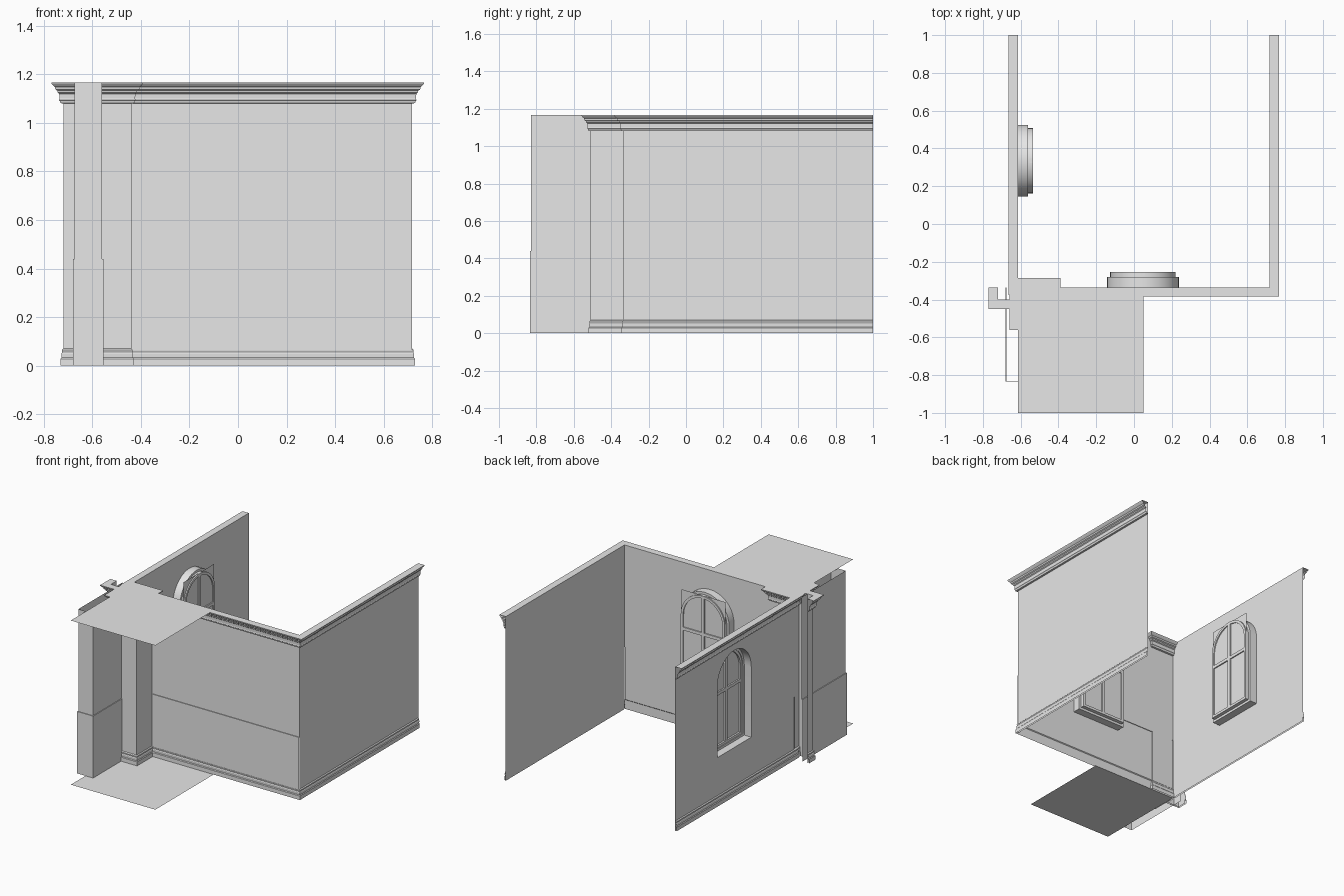
import bpy, bmesh, math
from mathutils import Vector

if "Cube" in bpy.data.objects:
    bpy.data.objects.remove(bpy.data.objects["Cube"])

plaster = bpy.data.materials.new("plaster_grey")
plaster.use_nodes = True
plaster.diffuse_color = (0.8, 0.8, 0.8, 1)
plaster.node_tree.nodes["Principled BSDF"].inputs["Base Color"].default_value = (0.8, 0.8, 0.8, 1)

TOP, STEP = 1.167, 0.44
BACK = 1.0
FRONT = -0.335
LEFT = -0.615
RIGHT = 0.718


def finish(name, bm):
    me = bpy.data.meshes.new(name)
    bm.to_mesh(me)
    bm.free()
    me.materials.append(plaster)
    ob = bpy.data.objects.new(name, me)
    bpy.context.collection.objects.link(ob)
    return ob


def sweep(name, path, profile, closed=False):
    """Sweep an (outset, height) profile along a plan path with mitred corners."""
    pts = [Vector(p) for p in path]
    n = len(pts)
    bm = bmesh.new()
    rows = []
    for i, p in enumerate(pts):
        normals = []
        for a, b in ((i - 1, i), (i, i + 1)):
            if closed or (a >= 0 and b < n):
                d = (pts[b % n] - pts[a % n]).normalized()
                normals.append(Vector((-d.y, d.x)))
        mitre = normals[0]
        if len(normals) == 2:
            mitre = (normals[0] + normals[1]) / (1 + normals[0].dot(normals[1]))
        rows.append([bm.verts.new((*(p + mitre * o), z)) for o, z in profile])
    for i in range(n if closed else n - 1):
        a, b = rows[i], rows[(i + 1) % n]
        for j in range(len(profile) - 1):
            bm.faces.new((b[j], a[j], a[j + 1], b[j + 1]))
    return finish(name, bm)


def plane(name, x0, x1, y0, y1, z):
    bm = bmesh.new()
    bm.faces.new([bm.verts.new(c) for c in ((x0, y0, z), (x1, y0, z), (x1, y1, z), (x0, y1, z))])
    return finish(name, bm)


# Plan paths, each with its outer side on the left of travel
right_path = [(RIGHT, BACK), (RIGHT, FRONT)]
front_path = [(RIGHT, FRONT), (LEFT, FRONT)]
main_path = [(RIGHT, BACK), (RIGHT, FRONT), (-0.44, FRONT)]
pier_path = [(-0.44, FRONT), (-0.44, -0.51), (-0.61, -0.51), (-0.61, FRONT)]
return_path = [(-0.61, -0.40), (-0.72, -0.40), (-0.72, FRONT)]
left_path = [(LEFT, FRONT - 0.04), (LEFT, BACK)]
column_path = [(-0.56, FRONT), (-0.56, -0.83), (-0.675, -0.83), (-0.675, FRONT)]

flat = [(0, 0), (0, TOP)]
stepped = [(0.005, 0), (0.005, STEP), (0, STEP), (0, TOP)]
cornice = [(0, 1.08), (0.012, 1.082), (0.014, 1.09), (0.018, 1.094), (0.016, 1.10), (0.017, 1.12),
           (0.023, 1.125), (0.025, 1.133), (0.033, 1.138), (0.035, 1.148), (0.041, 1.153),
           (0.049, 1.162), (0.05, TOP), (0, TOP)]
skirting = [(0.011, 0), (0.011, 0.028), (0.007, 0.033), (0.008, 0.05), (0.005, 0.055),
            (0.006, 0.064), (0, 0.07)]

# Walls, pier and column
sweep("right_wall", right_path, flat)
sweep("front_wall", front_path, stepped)
sweep("pier", pier_path, flat, True)
sweep("wall_return", return_path, flat)
sweep("column", column_path, stepped)

# Mouldings
for part, path, closed in (("main", main_path, False), ("pier", pier_path, True),
                           ("return", return_path, False), ("left", left_path, False)):
    sweep(part + "_cornice", path, cornice, closed)
    sweep(part + "_skirting", path, skirting, closed)

# Floor and ceiling panels
plane("floor_panel", LEFT, 0.05, -1, FRONT, 0)
plane("ceiling_panel", LEFT, 0.05, -1, FRONT, TOP)

SPRING, SILL, RADIUS, SEGS = 0.84, 0.34, 0.19, 20


def arch(inset):
    """Outline of an arched opening as (across, height) points."""
    r = RADIUS - inset
    curve = [(r * math.cos(math.pi * i / SEGS), SPRING + r * math.sin(math.pi * i / SEGS))
             for i in range(SEGS + 1)]
    return [(-r, SILL + inset), (r, SILL + inset)] + curve


def on_left(u, d, z):
    return (LEFT + d, 0.335 + u, z)


def on_front(u, d, z):
    return (0.047 + u, FRONT + d, z)


# Left wall with an arched opening
bm = bmesh.new()
outer = [(LEFT, FRONT, 0), (LEFT, BACK, 0), (LEFT, BACK, TOP), (LEFT, FRONT, TOP)]
hole = [on_left(u, 0, z) for u, z in arch(0)]
edges = []
for loop in (outer, hole):
    vs = [bm.verts.new(c) for c in loop]
    for a, b in zip(vs, vs[1:] + vs[:1]):
        if (a.co - b.co).length > 1e-6:
            edges.append(bm.edges.new((a, b)))
bmesh.ops.triangle_fill(bm, edges=edges, use_beauty=True, normal=(-1, 0, 0))
bmesh.ops.dissolve_limit(bm, angle_limit=0.01, verts=bm.verts, edges=bm.edges)
finish("left_wall", bm)


def window(prefix, place):
    # Stepped arched reveal and frame: (inset, depth) rings
    bm = bmesh.new()
    rings = [[bm.verts.new(place(u, d, z)) for u, z in arch(i)]
             for i, d in ((0, 0), (0, 0.055), (0.017, 0.055), (0.017, 0.08),
                          (0.035, 0.08), (0.035, 0.06), (0.017, 0.06))]
    for a, b in zip(rings, rings[1:]):
        for k in range(len(a)):
            m = (k + 1) % len(a)
            bm.faces.new((a[k], a[m], b[m], b[k]))
    bmesh.ops.remove_doubles(bm, verts=bm.verts, dist=1e-5)
    bmesh.ops.recalc_face_normals(bm, faces=bm.faces)
    ob = finish(prefix + "_window_frame", bm)
    bpy.context.view_layer.objects.active = ob
    ob.select_set(True)
    bpy.ops.object.shade_smooth_by_angle(angle=math.radians(30))
    ob.select_set(False)

    # Square pane behind the arch
    w, low, high = RADIUS - 0.017, SILL + 0.017, SPRING + RADIUS - 0.017
    bm = bmesh.new()
    bm.faces.new([bm.verts.new(place(u, 0.072, z))
                  for u, z in ((-w, low), (w, low), (w, high), (-w, high))])
    finish(prefix + "_window_pane", bm)

    # Glazing bars
    bm = bmesh.new()
    for u, z, half_u, half_z in ((0, (low + high) / 2, 0.011, (high - low) / 2),
                                 (0, 0.74, w - 0.01, 0.011)):
        cube = bmesh.ops.create_cube(bm, size=2)["verts"]
        for v in cube:
            v.co = place(u + v.co.x * half_u, 0.071 + v.co.y * 0.009, z + v.co.z * half_z)
    bmesh.ops.recalc_face_normals(bm, faces=bm.faces)
    finish(prefix + "_window_bars", bm)


window("left", on_left)
window("front", on_front)
